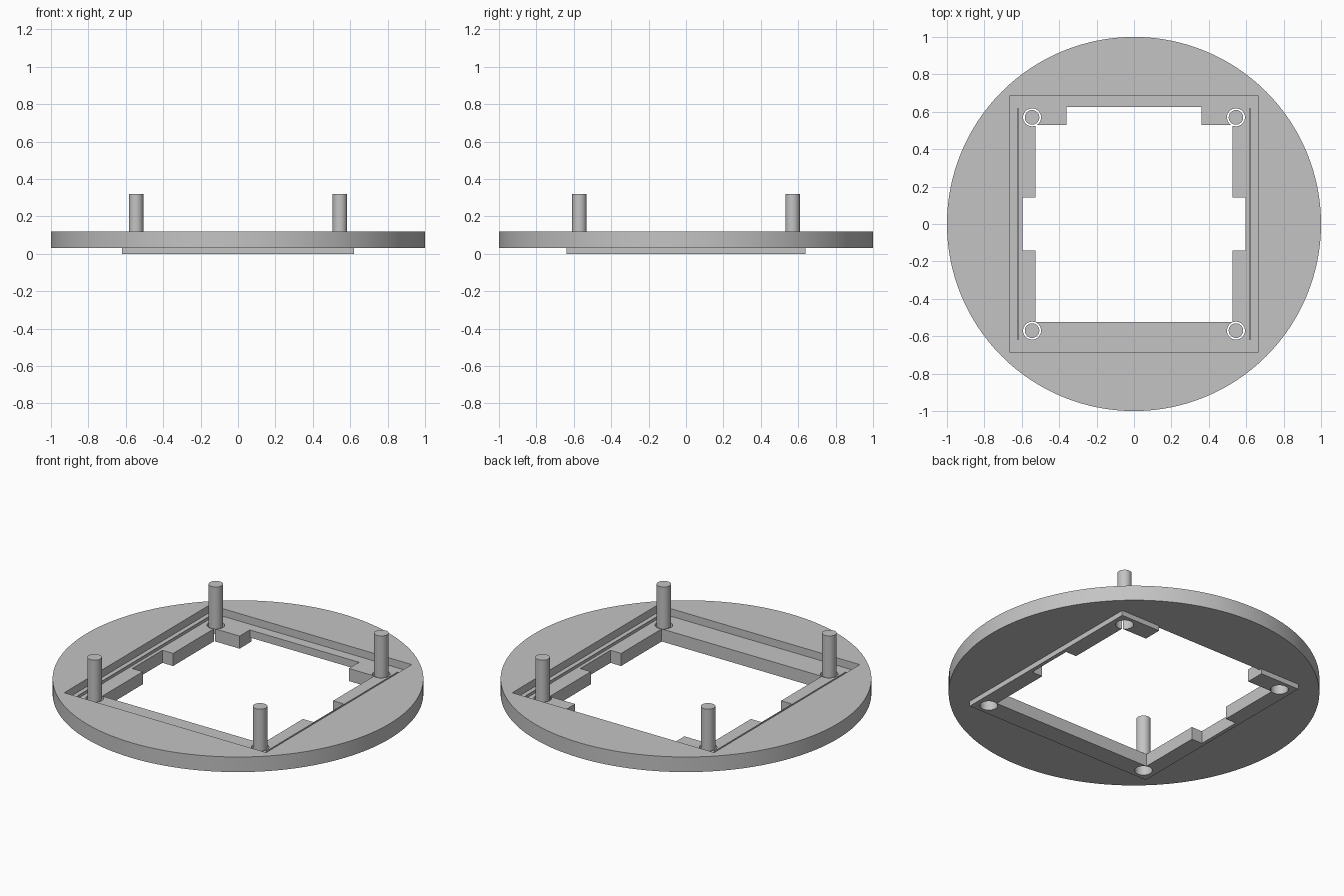
import bpy

default = bpy.data.objects.get("Cube")
if default:
    bpy.data.objects.remove(default, do_unlink=True)

grey = bpy.data.materials.new("light_grey")
grey.use_nodes = True
colour = (0.55, 0.55, 0.55, 1)
grey.diffuse_color = colour
grey.node_tree.nodes["Principled BSDF"].inputs["Base Color"].default_value = colour


def finish(name):
    obj = bpy.context.object
    obj.name = name
    obj.data.materials.clear()
    obj.data.materials.append(grey)
    return obj


def box(name, low, high):
    centre = [(a + b) / 2 for a, b in zip(low, high)]
    bpy.ops.mesh.primitive_cube_add(size=1, location=centre)
    bpy.context.object.scale = [b - a for a, b in zip(low, high)]
    bpy.ops.object.transform_apply(location=True, rotation=True, scale=True)
    return finish(name)


def cylinder(name, x, y, radius, bottom, top, sides):
    bpy.ops.mesh.primitive_cylinder_add(vertices=sides, radius=radius, depth=top - bottom,
                                        location=(x, y, (bottom + top) / 2))
    bpy.ops.object.transform_apply(location=True, rotation=True, scale=True)
    return finish(name)


def combine(target, tool, operation):
    bpy.ops.object.select_all(action='DESELECT')
    target.select_set(True)
    bpy.context.view_layer.objects.active = target
    mod = target.modifiers.new(operation.lower(), 'BOOLEAN')
    mod.operation = operation
    mod.solver = 'EXACT'
    mod.object = tool
    bpy.ops.object.modifier_apply(modifier=mod.name)
    bpy.data.objects.remove(tool, do_unlink=True)


def smooth(obj):
    bpy.ops.object.select_all(action='DESELECT')
    obj.select_set(True)
    bpy.context.view_layer.objects.active = obj
    bpy.ops.object.shade_smooth_by_angle()


FLOOR = 0.075
corners = [(x, y) for x in (-0.545, 0.545) for y in (-0.57, 0.57)]

# Round plate with a rectangular lip underneath
base = cylinder("round_base", 0, 0, 1, 0.03, 0.12, 128)
combine(base, box("lip", (-0.62, -0.64, 0), (0.62, 0.64, 0.06)), 'UNION')

# Rectangular recess, central window and its notches
cuts = [
    ((-0.665, -0.685, FLOOR), (0.665, 0.685, 0.3)),
    ((-0.527, -0.524, -0.1), (0.527, 0.529, 0.2)),
    ((-0.597, -0.142, -0.1), (0.597, 0.142, 0.2)),
    ((-0.36, 0, -0.1), (0.36, 0.625, 0.2)),
    ((-0.36, 0.4, -0.1), (0.36, 0.7, 0.03)),
]
for low, high in cuts:
    combine(base, box("cutter", low, high), 'DIFFERENCE')

# Corner holes
for x, y in corners:
    combine(base, cylinder("cutter", x, y, 0.048, -0.1, 0.2, 32), 'DIFFERENCE')
smooth(base)

# Loose pins standing in the holes
for i, (x, y) in enumerate(corners):
    smooth(cylinder(f"pin_{i + 1}", x, y, 0.039, 0.07, 0.32, 32))

# Thin ribs along the two sides of the recess
for side, name in ((-1, "right_rib"), (1, "left_rib")):
    x = side * 0.62
    box(name, (x - 0.003, -0.62, FLOOR - 0.005), (x + 0.003, 0.62, FLOOR + 0.015))
